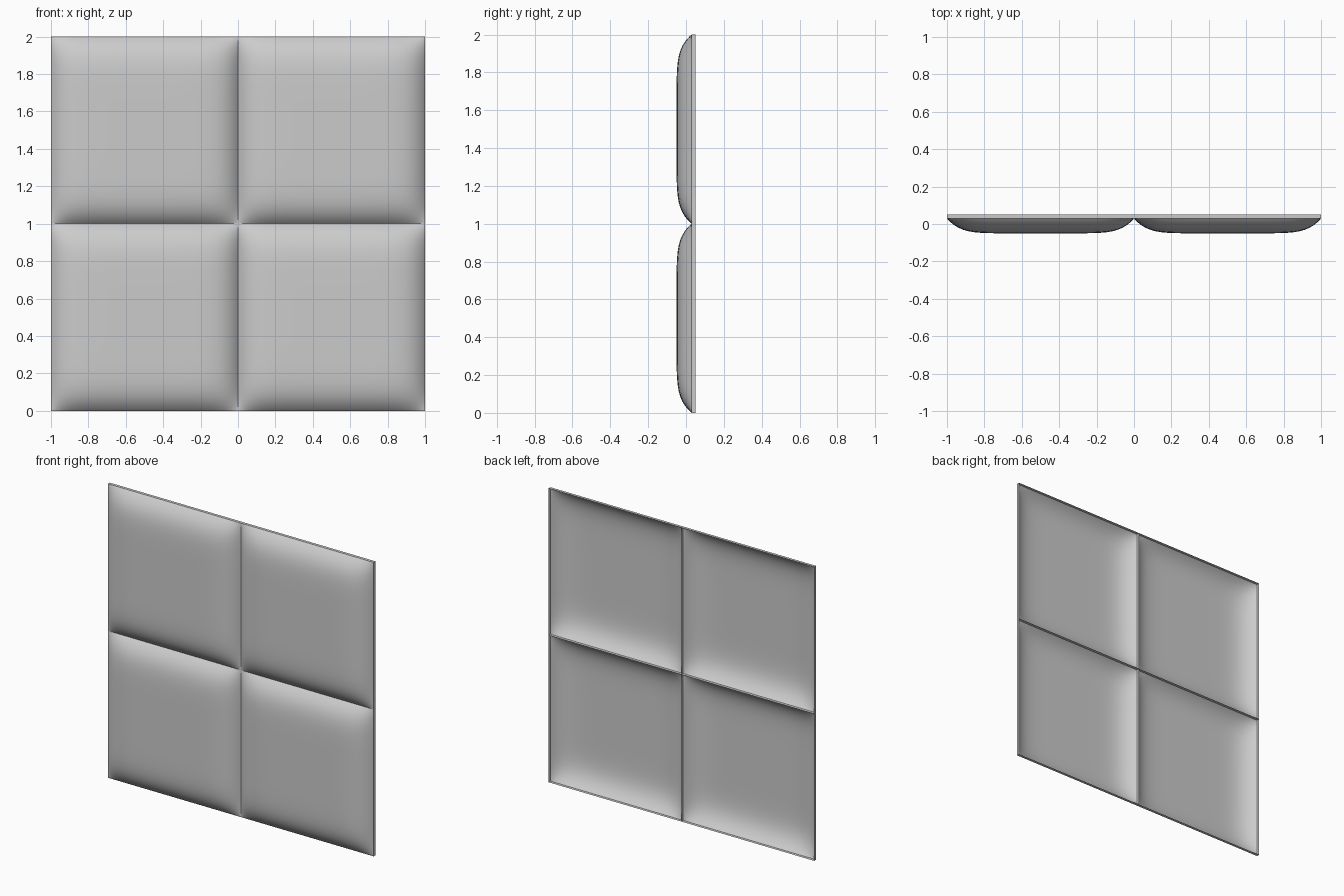
import bpy, bmesh, math

cube = bpy.data.objects.get("Cube")
if cube:
    bpy.data.objects.remove(cube, do_unlink=True)

GREY = (0.6, 0.6, 0.6, 1.0)
mat = bpy.data.materials.new("soft grey")
mat.use_nodes = True
mat.diffuse_color = GREY
mat.node_tree.nodes["Principled BSDF"].inputs["Base Color"].default_value = GREY

N = 32           # cells along each side of a cushion
HALF = 0.5       # half the cushion width
BACK, SEAM, FRONT = 0.05, 0.03, -0.05
FULLNESS = 7.5   # higher gives a flatter middle and tighter edges


def puff(t):
    """Bulge from 0 at the border to 1 at the middle, t in -1..1."""
    return 1 - abs(t) ** FULLNESS


def make_cushion(name, cx, cz):
    bm = bmesh.new()
    # Rows sit closer together towards the border
    ts = [math.sin((i / N - 0.5) * math.pi) for i in range(N + 1)]
    grid = [[bm.verts.new((cx + HALF * u,
                           SEAM + (FRONT - SEAM) * puff(u) * puff(v),
                           cz + HALF * v)) for u in ts] for v in ts]
    for j in range(N):
        for i in range(N):
            bm.faces.new((grid[j][i], grid[j][i + 1],
                          grid[j + 1][i + 1], grid[j + 1][i]))
    # Straight skirt around the border, open at the back
    border = [e for e in bm.edges if e.is_boundary]
    skirt = bmesh.ops.extrude_edge_only(bm, edges=border)["geom"]
    for vert in skirt:
        if isinstance(vert, bmesh.types.BMVert):
            vert.co.y = BACK
    bmesh.ops.recalc_face_normals(bm, faces=bm.faces)
    bm.faces.ensure_lookup_table()
    middle = min(bm.faces, key=lambda f: f.calc_center_median().y)
    if middle.normal.y > 0:
        bmesh.ops.reverse_faces(bm, faces=bm.faces)
    mesh = bpy.data.meshes.new(name)
    bm.to_mesh(mesh)
    bm.free()
    mesh.materials.append(mat)
    obj = bpy.data.objects.new(name, mesh)
    bpy.context.collection.objects.link(obj)
    return obj


# Four cushions in a two by two panel
bpy.ops.object.select_all(action="DESELECT")
for row, cz in (("lower", HALF), ("upper", 3 * HALF)):
    for side, cx in (("right", -HALF), ("left", HALF)):
        cushion = make_cushion(f"{row}_{side}_cushion", cx, cz)
        cushion.select_set(True)
        bpy.context.view_layer.objects.active = cushion
bpy.ops.object.shade_smooth_by_angle(angle=math.radians(30))
